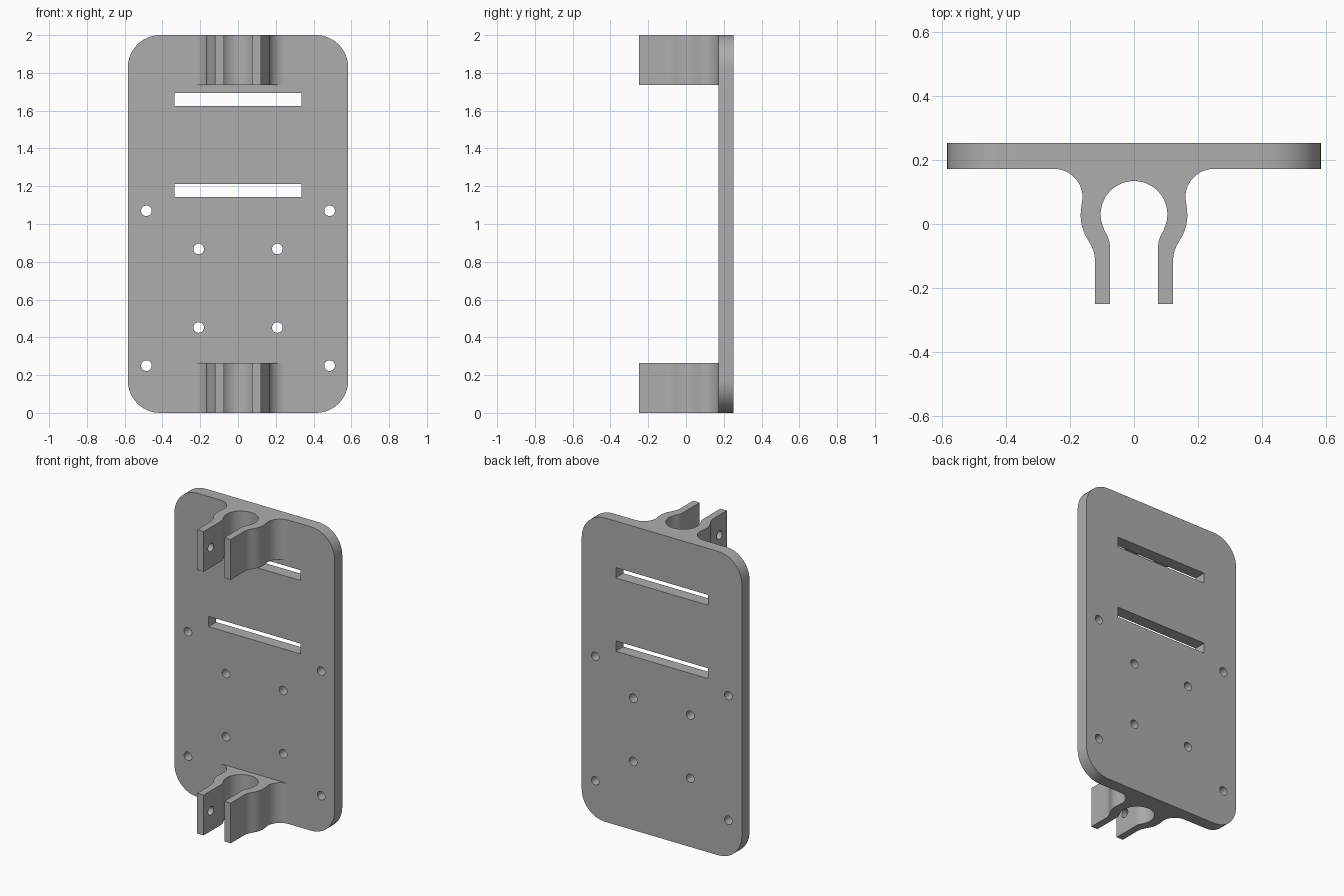
import bpy, bmesh
from math import sin, cos, radians
from mathutils import Matrix, Vector

if "Cube" in bpy.data.objects:
    bpy.data.objects.remove(bpy.data.objects["Cube"])

grey = bpy.data.materials.new("plain grey")
grey.use_nodes = True
colour = (0.42, 0.42, 0.42, 1)
grey.diffuse_color = colour
grey.node_tree.nodes["Principled BSDF"].inputs["Base Color"].default_value = colour

HALF_W, HEIGHT, CORNER = 0.583, 2.0, 0.17
FRONT, BACK = 0.172, 0.252
CLAMP_H, HOLE_R = 0.265, 0.028


def arc(cx, cy, r, start, end, steps=12):
    angles = [radians(start + (end - start) * i / steps) for i in range(steps + 1)]
    return [(cx + r * cos(a), cy + r * sin(a)) for a in angles]


def bezier(a, b, c, d, steps=10):
    a, b, c, d = map(Vector, (a, b, c, d))
    ts = [i / steps for i in range(steps + 1)]
    return [tuple(a * (1 - t)**3 + b * 3 * t * (1 - t)**2 + c * 3 * t * t * (1 - t) + d * t**3)
            for t in ts]


def add_object(name, bm):
    bmesh.ops.remove_doubles(bm, verts=bm.verts, dist=1e-5)
    bmesh.ops.recalc_face_normals(bm, faces=bm.faces)
    mesh = bpy.data.meshes.new(name)
    bm.to_mesh(mesh)
    bm.free()
    mesh.materials.append(grey)
    obj = bpy.data.objects.new(name, mesh)
    bpy.context.collection.objects.link(obj)
    return obj


def prism(name, points, direction):
    """Extrude a closed outline of 3D points."""
    bm = bmesh.new()
    face = bm.faces.new([bm.verts.new(p) for p in points])
    new = bmesh.ops.extrude_face_region(bm, geom=[face])["geom"]
    bmesh.ops.translate(bm, vec=direction,
                        verts=[v for v in new if isinstance(v, bmesh.types.BMVert)])
    return add_object(name, bm)


def add_drill(bm, centre, axis, depth):
    turn = Matrix.Rotation(radians(90), 4, axis)
    bmesh.ops.create_cone(bm, cap_ends=True, segments=32, radius1=HOLE_R, radius2=HOLE_R,
                          depth=depth, matrix=Matrix.Translation(centre) @ turn)


def finish(obj, bm):
    """Cut the holes, then shade smooth with sharp edges kept."""
    cutter = add_object("hole_cutter", bm)
    cutter.hide_render = True
    cut = obj.modifiers.new("holes", "BOOLEAN")
    cut.operation, cut.solver, cut.object = "DIFFERENCE", "EXACT", cutter
    bpy.ops.object.select_all(action="DESELECT")
    bpy.context.view_layer.objects.active = obj
    obj.select_set(True)
    bpy.ops.object.modifier_apply(modifier=cut.name)
    bpy.data.objects.remove(cutter)
    bpy.ops.object.shade_smooth_by_angle(angle=radians(30))


# Back plate with rounded corners
x, lo, hi = HALF_W - CORNER, CORNER, HEIGHT - CORNER
outline = (arc(x, hi, CORNER, 0, 90) + arc(-x, hi, CORNER, 90, 180)
           + arc(-x, lo, CORNER, 180, 270) + arc(x, lo, CORNER, 270, 360))
plate = prism("back_plate", [(px, FRONT, pz) for px, pz in outline], (0, BACK - FRONT, 0))

# Screw holes and strap slots
holes = bmesh.new()
mid = (FRONT + BACK) / 2
for hx, heights in ((0.485, (0.25, 1.07)), (0.208, (0.452, 0.868))):
    for side in (-1, 1):
        for hz in heights:
            add_drill(holes, (side * hx, mid, hz), "X", 0.3)
for sz in (1.177, 1.66):
    bmesh.ops.create_cube(holes, size=1, matrix=Matrix.Translation((0, mid, sz))
                          @ Matrix.Diagonal((0.67, 0.3, 0.068, 1)))
finish(plate, holes)

# Clamp outline: fillet, round shell and straight arm, then back along the bore
half = (arc(0.25, 0.082, 0.09, 90, 180)
        + bezier((0.16, 0.082), (0.167, 0.04), (0.172, 0.01), (0.154, -0.03))
        + bezier((0.154, -0.03), (0.14, -0.06), (0.122, -0.075), (0.122, -0.115))
        + [(0.122, -0.25), (0.075, -0.25)]
        + bezier((0.075, -0.075), (0.075, -0.045), (0.085, -0.035), (0.094, -0.016))
        + arc(0, 0.03, 0.104, -26, 90, 24))
profile = half + [(-px, py) for px, py in reversed(half[:-1])]

for name, base in (("lower_clamp", 0), ("upper_clamp", HEIGHT - CLAMP_H)):
    clamp = prism(name, [(px, py, base) for px, py in profile], (0, 0, CLAMP_H))
    # Bolt hole through the right arm only
    bolt = bmesh.new()
    add_drill(bolt, (-0.1, -0.175, base + CLAMP_H / 2), "Y", 0.12)
    finish(clamp, bolt)
